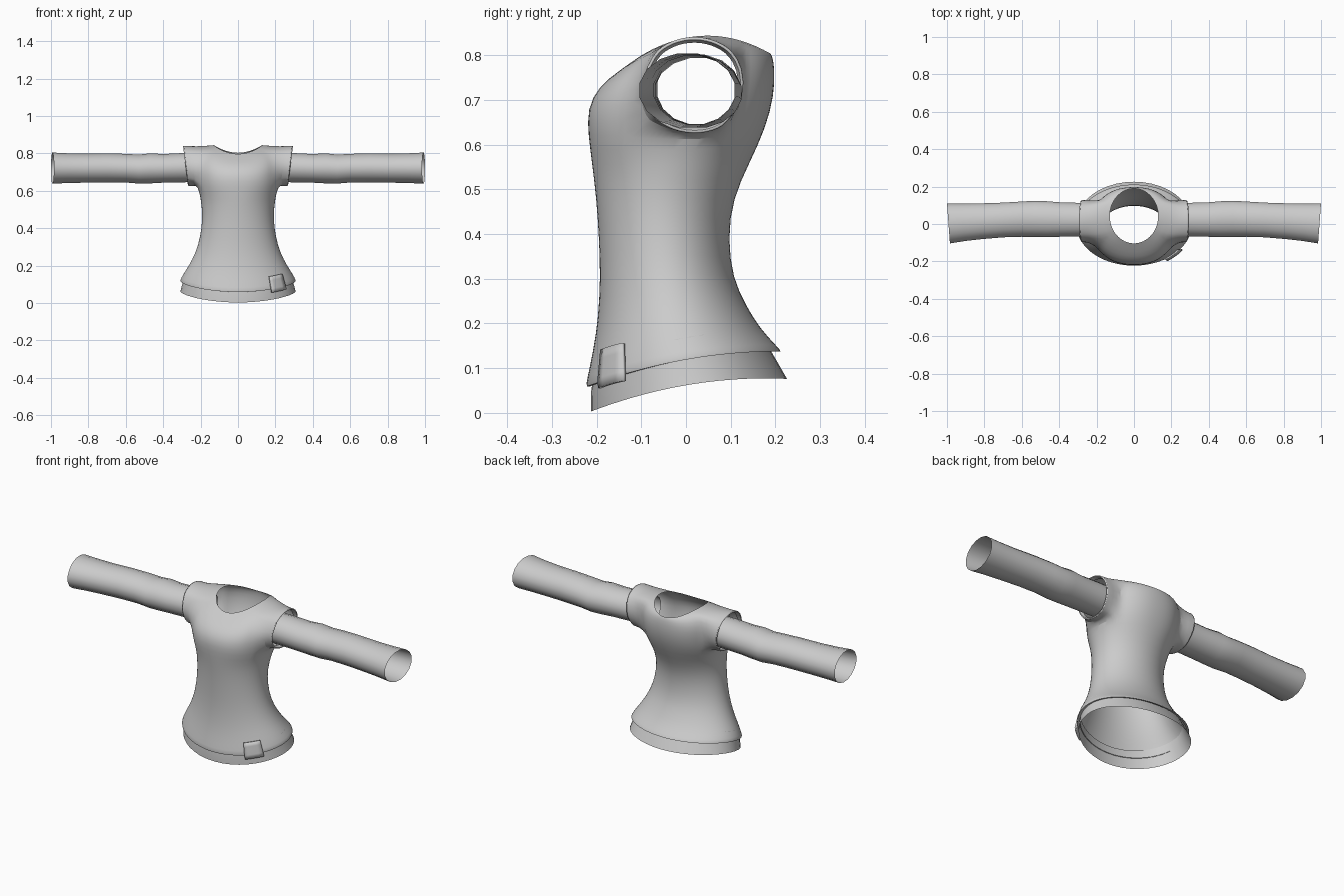
import bpy, bmesh, math

if "Cube" in bpy.data.objects:
    bpy.data.objects.remove(bpy.data.objects["Cube"])

cloth = bpy.data.materials.new("grey cloth")
cloth.diffuse_color = (0.6, 0.6, 0.6, 1)
cloth.use_nodes = True
cloth.node_tree.nodes["Principled BSDF"].inputs["Base Color"].default_value = cloth.diffuse_color


def finish(name, bm, angle=40):
    bmesh.ops.recalc_face_normals(bm, faces=bm.faces[:])
    me = bpy.data.meshes.new(name)
    bm.to_mesh(me)
    bm.free()
    ob = bpy.data.objects.new(name, me)
    bpy.context.collection.objects.link(ob)
    me.materials.append(cloth)
    bpy.ops.object.select_all(action='DESELECT')
    ob.select_set(True)
    bpy.context.view_layer.objects.active = ob
    bpy.ops.object.shade_smooth_by_angle(angle=math.radians(angle))
    return ob


def skin(bm, rings):
    """Join a list of closed point rings with quads."""
    vs = [[bm.verts.new(p) for p in ring] for ring in rings]
    grid = []
    for a, b in zip(vs, vs[1:]):
        n = len(a)
        grid.append([bm.faces.new((a[j], a[(j + 1) % n], b[(j + 1) % n], b[j]))
                     for j in range(n)])
    return grid


def body_ring(hx, yf, yb, zf, zs, zb, power=1.0, n=40):
    """Oval ring whose height is given at the front, sides and back."""
    pts = []
    for j in range(n):
        t = 2 * math.pi * j / n
        c, s = math.cos(t), math.sin(t)
        x = math.copysign(abs(c) ** power, c) * hx
        y = (yf + yb) / 2 + math.copysign(abs(s) ** power, s) * (yb - yf) / 2
        z = zs + s * (zb - zf) / 2 + s * s * ((zf + zb) / 2 - zs)
        pts.append((x, y, z))
    return pts


# Shirt body: half width, front y, back y, then front / side / back height
sections = [
    (.295, -.208, .198, .062, .122, .142),
    (.312, -.226, .217, .054, .114, .134),
    (.306, -.222, .205, .075, .132, .148),
    (.280, -.208, .165, .14, .175, .190),
    (.245, -.197, .135, .21, .23, .240),
    (.212, -.192, .105, .30, .31, .300),
    (.195, -.195, .094, .39, .40, .390),
    (.190, -.201, .105, .48, .48, .480),
    (.200, -.211, .143, .56, .56, .560),
    (.214, -.219, .178, .62, .62, .635),
    (.225, -.222, .198, .68, .70, .710),
    (.225, -.196, .199, .73, .77, .770),
    (.200, -.150, .194, .765, .838, .796),
    (.130, -.104, .190, .797, .844, .803),
]
bm = bmesh.new()
grid = skin(bm, [body_ring(*s, power=.88 if i > 8 and i < 12 else 1)
                 for i, s in enumerate(sections)])

# Arm holes
holes = [grid[i][j % 40] for i in (9, 10, 11)
         for j in list(range(-4, 4)) + list(range(16, 24))]
bmesh.ops.delete(bm, geom=holes, context='FACES')

# Short sleeves drawn out of the arm holes: bottom x, top x, radii
CY, CZ = .018, .733
for side in (1, -1):
    for xb, xt, ry, rz in ((.232, .25, .118, .106), (.268, .294, .121, .111),
                           (.269, .296, .112, .102), (.25, .27, .106, .096)):
        rim = [e for e in bm.edges if e.is_boundary and
               all(v.co.x * side > .16 and v.co.z > .55 for v in e.verts)]
        new = bmesh.ops.extrude_edge_only(bm, edges=rim)["geom"]
        for v in [g for g in new if isinstance(g, bmesh.types.BMVert)]:
            a = math.atan2((v.co.z - CZ) / rz, (v.co.y - CY) / ry)
            up = (math.sin(a) + 1) / 2
            v.co = (side * (xb + (xt - xb) * up),
                    CY + ry * math.cos(a), CZ + rz * math.sin(a))
body = finish("shirt_body", bm, 50)
sub = body.modifiers.new("rounding", 'SUBSURF')
sub.levels = sub.render_levels = 1

# Undershirt band below the hem
bm = bmesh.new()
skin(bm, [body_ring(.285, -.205, .165, .10, .165, .18),
          body_ring(.294, -.212, .195, .05, .115, .13),
          body_ring(.308, -.213, .226, .003, .063, .076)])
finish("hem_band", bm)

# Long sleeves: x, front y, back y, bottom z, top z, lean of the cut
stations = [
    (.20, -.066, .112, .645, .803, 0), (.30, -.068, .115, .644, .803, 0),
    (.40, -.070, .118, .642, .798, 0), (.47, -.071, .124, .638, .802, 0),
    (.53, -.071, .126, .637, .795, 0), (.60, -.070, .122, .643, .799, 0),
    (.70, -.073, .116, .643, .802, 0), (.82, -.083, .112, .642, .800, .003),
    (.91, -.093, .111, .640, .802, .005), (.992, -.106, .112, .637, .806, .008),
]
for side, name in ((1, "right_sleeve"), (-1, "left_sleeve")):
    bm = bmesh.new()
    rings = []
    for x, y0, y1, z0, z1, lean in stations:
        ring = []
        for j in range(16):
            t = 2 * math.pi * (j + .5) / 16
            c, s = math.cos(t), math.sin(t)
            ring.append((side * (x + lean * c), (y0 + y1) / 2 + c * (y1 - y0) / 2,
                         (z0 + z1) / 2 + s * (z1 - z0) / 2))
        rings.append(ring)
    skin(bm, rings)
    finish(name, bm)

# Small cloth tag wrapped over the front hem
corners = ((.18, .055), (.258, .072), (.235, .156), (.166, .141))
bm = bmesh.new()
N = 5
rows = []
for i in range(N):
    u, row = i / (N - 1), []
    for j in range(N):
        v = j / (N - 1)
        x, z = [(1 - v) * ((1 - u) * corners[0][k] + u * corners[1][k])
                + v * ((1 - u) * corners[3][k] + u * corners[2][k]) for k in (0, 1)]
        k = 1 - .6 * max(0, z - .07)
        row.append(bm.verts.new((x, -.235 * k * math.sqrt(1 - (x / (.318 * k)) ** 2), z)))
    rows.append(row)
for a, b in zip(rows, rows[1:]):
    for j in range(N - 1):
        bm.faces.new((a[j], b[j], b[j + 1], a[j + 1]))
tag = finish("hem_tag", bm)
thick = tag.modifiers.new("thickness", 'SOLIDIFY')
thick.thickness = .008
thick.offset = 0
